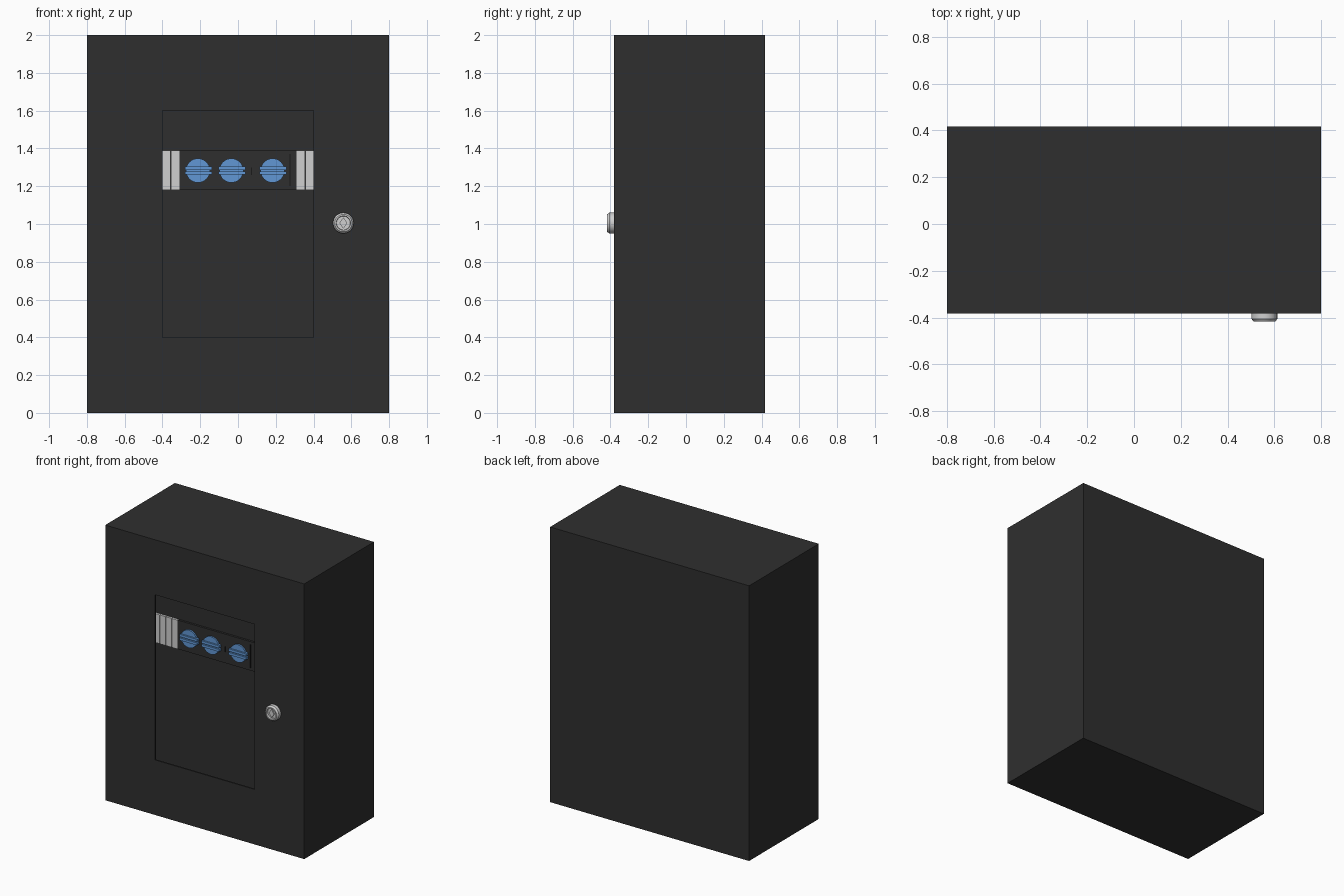
import bpy, bmesh, math
from mathutils import Matrix, Vector

if "Cube" in bpy.data.objects:
    bpy.data.objects.remove(bpy.data.objects["Cube"])


def material(name, rgb):
    m = bpy.data.materials.new(name)
    m.diffuse_color = (*rgb, 1)
    m.use_nodes = True
    m.node_tree.nodes["Principled BSDF"].inputs["Base Color"].default_value = m.diffuse_color
    return m


DARK = material("charcoal", (0.028, 0.028, 0.028))
BLACK = material("black", (0.01, 0.01, 0.01))
LIGHT = material("light grey", (0.63, 0.63, 0.63))
BLUE = material("switch blue", (0.12, 0.31, 0.66))


def finish(name, bm, mat):
    bmesh.ops.recalc_face_normals(bm, faces=bm.faces)
    me = bpy.data.meshes.new(name)
    bm.to_mesh(me)
    bm.free()
    me.materials.append(mat)
    ob = bpy.data.objects.new(name, me)
    bpy.context.collection.objects.link(ob)
    return ob


def box(name, mat, x0, x1, y0, y1, z0, z1):
    bm = bmesh.new()
    bmesh.ops.create_cube(bm, size=1)
    for v in bm.verts:
        v.co = Vector(((x0 + x1) / 2 + v.co.x * (x1 - x0),
                       (y0 + y1) / 2 + v.co.y * (y1 - y0),
                       (z0 + z1) / 2 + v.co.z * (z1 - z0)))
    return finish(name, bm, mat)


def lathe(name, mat, cx, cz, profile, sides):
    """Closed turned part around a y axis; profile is (radius, y)."""
    bm = bmesh.new()
    rings = [[bm.verts.new((cx + r * math.cos(2 * math.pi * i / sides), y,
                            cz + r * math.sin(2 * math.pi * i / sides)))
              for i in range(sides)] for r, y in profile]
    for a, b in zip(rings, rings[1:]):
        for i in range(sides):
            j = (i + 1) % sides
            bm.faces.new((a[i], a[j], b[j], b[i]))
    bm.faces.new(rings[0])
    bm.faces.new(rings[-1])
    return finish(name, bm, mat)


F, B = -0.382, 0.418      # front and back of the cabinet

# Cabinet: thin sheet shell with a window in the front
bm = bmesh.new()


def ring(x, y, z0, z1):
    return [bm.verts.new(p) for p in ((-x, y, z0), (x, y, z0), (x, y, z1), (-x, y, z1))]


loops = [ring(0.8, B, 0, 2), ring(0.8, F, 0, 2), ring(0.4, F, 0.4, 1.6)]
bm.faces.new(loops[0])
for a, b in zip(loops, loops[1:]):
    for i in range(4):
        j = (i + 1) % 4
        bm.faces.new((a[i], a[j], b[j], b[i]))
cabinet = finish("cabinet_shell", bm, DARK)
sol = cabinet.modifiers.new("thickness", 'SOLIDIFY')
sol.thickness = 0.01
sol.offset = -1

# Mounting plate behind the window
box("mounting_plate", DARK, -0.79, 0.79, -0.235, -0.215, 0.01, 1.99)

# Row of modules: dark in the middle, light at both ends
Z0, Z1, Y = 1.18, 1.39, -0.25
box("dark_module_row", DARK, -0.31, 0.31, Y, -0.235, Z0, Z1)
for side in (-1, 1):
    for k in range(6):
        a = 0.31 + k * 0.048
        xs = sorted((side * a, side * (a + 0.045)))
        box("light_module", LIGHT, *xs, Y - 0.002, -0.235, Z0, Z1)

# Blue rotary switches with a split horizontal grip
for cx in (-0.212, -0.035, 0.183):
    lathe("switch_disc", BLUE, cx, 1.283,
          [(0.064, Y), (0.064, Y - 0.012)], 32)
    for dz in (-0.013, 0.013):
        box("switch_grip", BLUE, cx - 0.068, cx + 0.074, Y - 0.024, Y,
            1.283 + dz - 0.009, 1.283 + dz + 0.009)

# Small dark markers between the switches
box("short_marker", BLACK, 0.068, 0.074, Y - 0.004, Y, 1.26, 1.30)
box("tall_marker", BLACK, 0.272, 0.278, Y - 0.004, Y, 1.20, 1.37)

# Door lock with a recessed face and a diamond key post
lock = lathe("door_lock", LIGHT, 0.558, 1.005,
             [(0.055, F), (0.055, F - 0.024), (0.046, F - 0.036),
              (0.038, F - 0.036), (0.036, F - 0.022)], 28)
post = lathe("key_post", LIGHT, 0, 0, [(0.03, F - 0.022), (0.03, F - 0.032)], 4)
post.data.transform(Matrix.Translation((0.558, 0, 1.005)) @ Matrix.Diagonal((0.7, 1, 1, 1)))

bpy.ops.object.select_all(action='DESELECT')
lock.select_set(True)
bpy.context.view_layer.objects.active = lock
bpy.ops.object.shade_smooth_by_angle(angle=math.radians(30))
